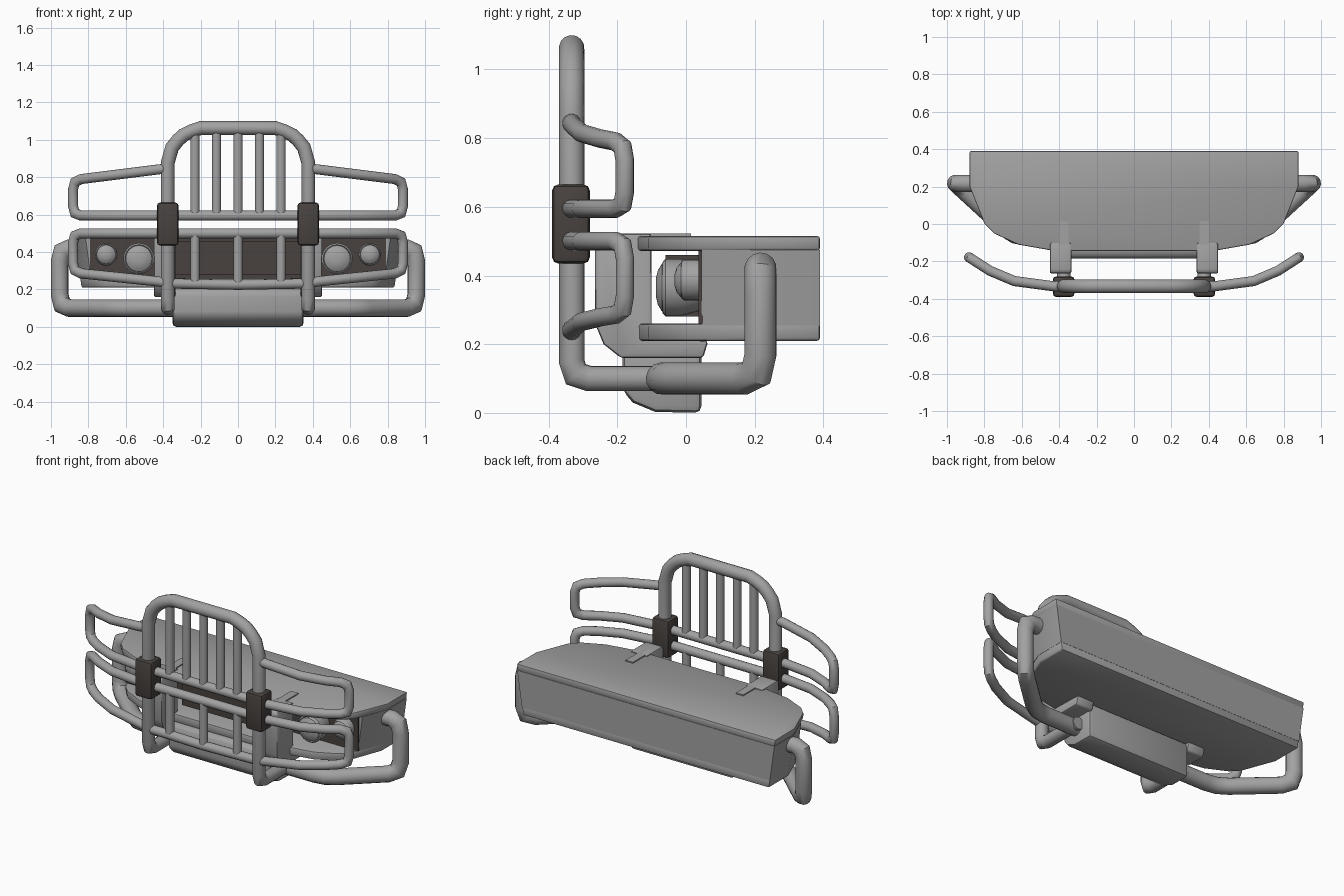
import bpy, bmesh, math
from mathutils import Vector

if "Cube" in bpy.data.objects:
    bpy.data.objects.remove(bpy.data.objects["Cube"])


def material(name, rgb):
    m = bpy.data.materials.new(name)
    m.diffuse_color = (*rgb, 1)
    m.use_nodes = True
    m.node_tree.nodes["Principled BSDF"].inputs["Base Color"].default_value = m.diffuse_color
    return m


GREY = material("grey metal", (0.36, 0.36, 0.36))
DARK = material("dark rubber", (0.065, 0.055, 0.05))


def finish(bm, name, mat, mirror=False, bevel=0, segs=2, angle=40):
    bmesh.ops.recalc_face_normals(bm, faces=bm.faces[:])
    me = bpy.data.meshes.new(name)
    bm.to_mesh(me)
    bm.free()
    ob = bpy.data.objects.new(name, me)
    bpy.context.collection.objects.link(ob)
    me.materials.append(mat)
    bpy.context.view_layer.objects.active = ob
    bpy.ops.object.select_all(action='DESELECT')
    ob.select_set(True)
    if bevel:
        b = ob.modifiers.new("bevel", 'BEVEL')
        b.width, b.segments, b.limit_method = bevel, segs, 'ANGLE'
        bpy.ops.object.modifier_apply(modifier="bevel")
    if mirror:
        ob.modifiers.new("mirror", 'MIRROR').use_mirror_merge = False
        bpy.ops.object.modifier_apply(modifier="mirror")
    bpy.ops.object.shade_smooth_by_angle(angle=math.radians(angle))
    return ob


def rounded(pts, r, n=2):
    """Replace the inner corners of a path by short arcs."""
    pts = [Vector(p) for p in pts]
    out = [pts[0]]
    for a, b, c in zip(pts, pts[1:], pts[2:]):
        u, v = a - b, c - b
        if u.angle(v) > math.radians(150):
            out.append(b)
            continue
        p = b + u.normalized() * min(r, u.length * .45)
        q = b + v.normalized() * min(r, v.length * .45)
        for i in range(n + 1):
            t = i / n
            out.append(p * (1 - t) ** 2 + b * 2 * t * (1 - t) + q * t * t)
    return out + [pts[-1]]


def tube(name, pts, r, mirror=False, sides=14, fillet=0.05, mat=GREY):
    """Sweep a circle along a path with mitred corners."""
    pts = rounded(pts, fillet)
    dirs = [(b - a).normalized() for a, b in zip(pts, pts[1:])]
    d = dirs[0]
    u = d.orthogonal().normalized()
    w = d.cross(u)
    ring = [pts[0] + r * (u * math.cos(t) + w * math.sin(t))
            for t in (2 * math.pi * i / sides for i in range(sides))]
    bm = bmesh.new()
    rows = [[bm.verts.new(p) for p in ring]]
    for i, d in enumerate(dirs):
        nrm = d + dirs[i + 1] if i + 1 < len(dirs) else d
        ring = [p + d * ((pts[i + 1] - p).dot(nrm) / d.dot(nrm)) for p in ring]
        rows.append([bm.verts.new(p) for p in ring])
    for a, b in zip(rows, rows[1:]):
        for i in range(sides):
            j = (i + 1) % sides
            bm.faces.new((a[i], a[j], b[j], b[i]))
    bm.faces.new(rows[0])
    bm.faces.new(rows[-1])
    return finish(bm, name, mat, mirror)


def prism(name, lower, upper, mat, **kw):
    """Solid between two matching outlines."""
    bm = bmesh.new()
    a = [bm.verts.new(p) for p in lower]
    b = [bm.verts.new(p) for p in upper]
    bm.faces.new(a)
    bm.faces.new(b)
    for i in range(len(a)):
        j = (i + 1) % len(a)
        bm.faces.new((a[i], a[j], b[j], b[i]))
    return finish(bm, name, mat, **kw)


def box(name, x, y, z, mat, **kw):
    o = [(x[0], y[0]), (x[1], y[0]), (x[1], y[1]), (x[0], y[1])]
    return prism(name, [(*p, z[0]) for p in o], [(*p, z[1]) for p in o], mat, **kw)


def side_profile(name, prof, x0, x1, **kw):
    return prism(name, [(x0, *p) for p in prof], [(x1, *p) for p in prof], GREY, **kw)


# Bodywork: two bowed slabs with a block behind the lamp recess
half = [(.88, .39), (.88, .2), (.80, .0), (.75, -.05), (.62, -.11), (.42, -.145)]
back = [(.88, .39), (.88, .2), (.82, .045)]


def slab(name, outline, z0, z1, bevel):
    full = outline + [(-x, y) for x, y in reversed(outline)]

    def at(z):
        k = 1 - .05 * (.515 - z) / .305
        return [(x * k, y, z) for x, y in full]
    prism(name, at(z0), at(z1), GREY, bevel=bevel)


slab("body_top", half, .472, .515, .008)
slab("body_bottom", half, .21, .26, .008)
slab("body_core", back, .255, .475, 0)

# Dark recess panel and grille
box("recess_panel", (-.79, .79), (.037, .05), (.26, .472), DARK)
box("grille", (-.34, .34), (-.06, .04), (.28, .46), DARK)

# Headlamps: rim plus domed lens
for name, x, z, r, y in (("large_lamp", .53, .365, .083, -.085),
                         ("small_lamp", .705, .387, .06, -.03)):
    bm = bmesh.new()
    prof = [(r * .8, .045), (r, y + .07), (r, y + .025), (r * .9, y + .017),
            (r * .86, y + .022), (r * .84, y + .015), (r * .6, y + .003), (r * .3, y - .003)]
    n = 24
    rows = [[bm.verts.new((x + q * math.cos(2 * math.pi * i / n), yy,
                           z + q * math.sin(2 * math.pi * i / n))) for i in range(n)]
            for q, yy in prof]
    for a, b in zip(rows, rows[1:]):
        for i in range(n):
            j = (i + 1) % n
            bm.faces.new((a[i], a[j], b[j], b[i]))
    bm.faces.new(rows[0])
    bm.faces.new(rows[-1])
    finish(bm, name, GREY, mirror=True)

# Skid plate under the centre
side_profile("skid_plate", [(.045, 0), (-.09, .003), (-.155, .03), (-.185, .065),
                            (-.185, .18), (-.16, .21), (.045, .21)],
             -.35, .35, bevel=.025)

# Mounting brackets
side_profile("bracket", [(-.265, .51), (-.265, .26), (-.24, .2), (-.19, .16), (.05, .16),
                         (.065, .21), (-.1, .22), (-.1, .522), (-.25, .522)],
             .335, .45, mirror=True, bevel=.015)
box("bracket_tongue", (.35, .4), (-.2, .015), (.48, .522), GREY, mirror=True)

# Main hoop with feet turned back
hoop = [(.375, -.02, .1), (.375, -.333, .1), (.375, -.333, .88), (.352, -.333, .96),
        (.295, -.333, 1.03), (.2, -.333, 1.063)]
tube("main_hoop", hoop + [(-x, y, z) for x, y, z in reversed(hoop)], .037)

# Clamps
box("clamp", (.318, .434), (-.39, -.28), (.435, .665), DARK, mirror=True, bevel=.018)

# Wing loops, continued to the centre as cross bars
bow = [(.43, -.333), (.64, -.305), (.77, -.25), (.882, -.178)]


def wing(name, z_bar, z_in, z_out, inner):
    straight = [(0, -.333, z_bar)] + [(x, y, z_bar) for x, y in bow]
    slope = [(x, y, z_in + (z_out - z_in) * (x - .4) / .48) for x, y in reversed(bow)]
    tube(name, straight + slope + inner, .027, mirror=True)


wing("upper_wing_bar", .595, .845, .785, [(.37, -.333, .848)])
wing("lower_wing_bar", .5, .24, .29, [(.37, -.333, .232), (0, -.333, .225)])

# Vertical bars
for i in range(-2, 3):
    tube("upper_upright", [(i * .115, -.333, .6), (i * .115, -.333, 1.06)], .025)
for i in (-1, 0, 1):
    tube("lower_upright", [(i * .23, -.333, .225), (i * .23, -.333, .5)], .025)

# Lower side protection tubes
tube("side_tube", [(.3, -.07, .1), (.64, -.07, .1), (.953, .217, .1),
                   (.953, .217, .42), (.84, .217, .42)], .047, mirror=True, fillet=.07)
